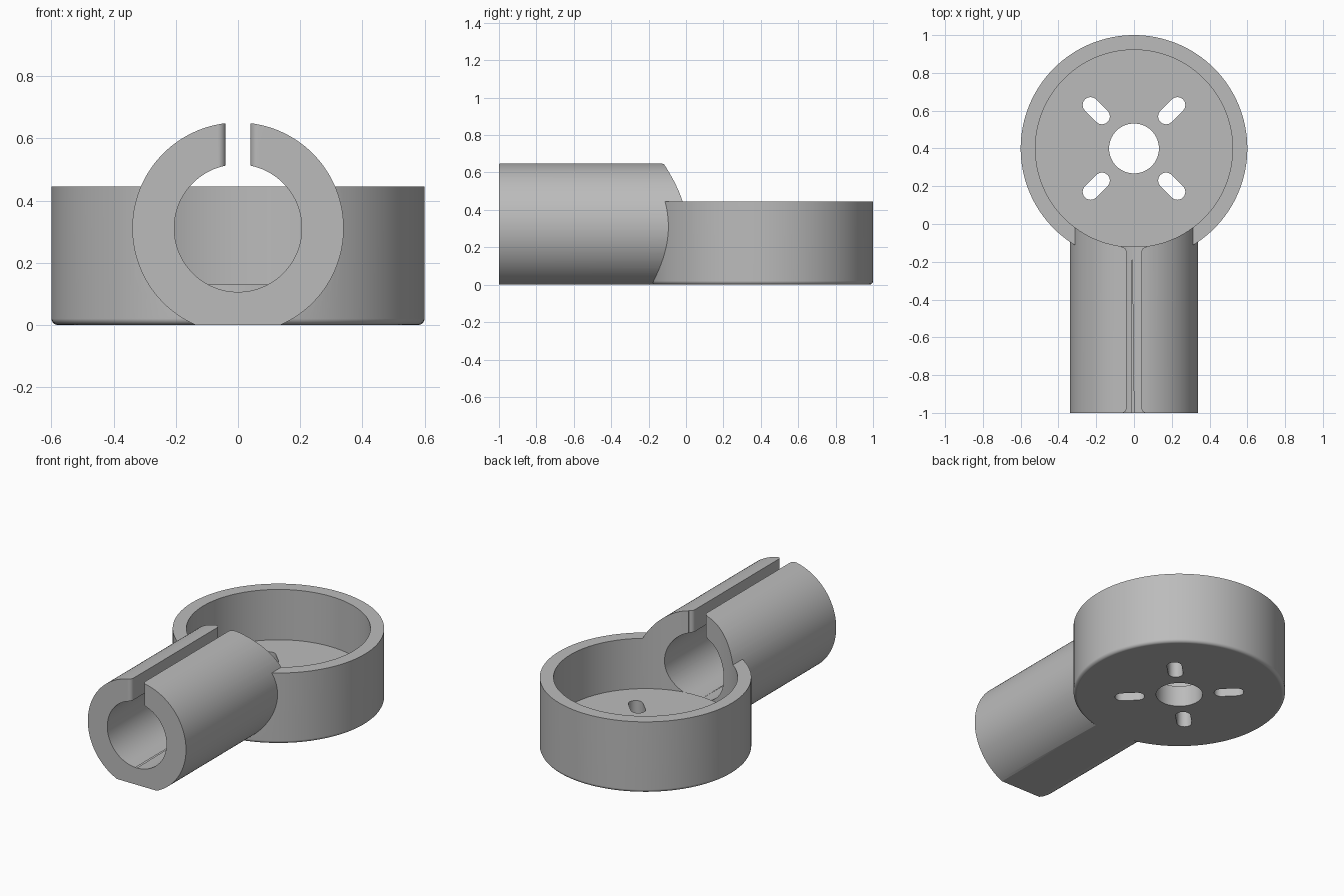
import bpy, bmesh, math
from mathutils import Matrix, Vector

if "Cube" in bpy.data.objects:
    bpy.data.objects.remove(bpy.data.objects["Cube"])

CUP_Y, CUP_R, CUP_IN, CUP_H, FLOOR = 0.4, 0.6, 0.522, 0.445, 0.13
AXIS_Z, TUBE_R, BORE_R = 0.311, 0.34, 0.205
SLOT, FLARE = 0.04, 0.025


def arc(cx, cy, r, a0, a1, n):
    """Points along an arc, angles in degrees."""
    steps = [math.radians(a0 + (a1 - a0) * i / n) for i in range(n + 1)]
    return [(cx + r * math.cos(a), cy + r * math.sin(a)) for a in steps]


def circle(cx, cy, r, n=128):
    return arc(cx, cy, r, 0, 360, n)[:-1]


def prism(name, points, lo, hi, along_y=False):
    """Extrude an outline from lo to hi along z, or an (x, z) outline along y."""
    place = (lambda p, d: (p[0], d, p[1])) if along_y else (lambda p, d: (*p, d))
    bm = bmesh.new()
    face = bm.faces.new([bm.verts.new(place(p, lo)) for p in points])
    out = bmesh.ops.extrude_face_region(bm, geom=[face])
    verts = [g for g in out["geom"] if isinstance(g, bmesh.types.BMVert)]
    shift = Vector(place((0, 0), hi - lo))
    bmesh.ops.translate(bm, verts=verts, vec=shift)
    bmesh.ops.recalc_face_normals(bm, faces=bm.faces)
    mesh = bpy.data.meshes.new(name)
    bm.to_mesh(mesh)
    bm.free()
    obj = bpy.data.objects.new(name, mesh)
    bpy.context.collection.objects.link(obj)
    return obj


def apply(obj, mod):
    bpy.context.view_layer.objects.active = obj
    bpy.ops.object.modifier_apply(modifier=mod.name)


def combine(obj, other, operation):
    """Boolean with another object, which is then removed."""
    mod = obj.modifiers.new("boolean", "BOOLEAN")
    mod.operation, mod.solver, mod.object = operation, "EXACT", other
    other.hide_render = True
    apply(obj, mod)
    bpy.data.objects.remove(other)


# Round cup with a rounded bottom edge
body = prism("motor_cup_with_clamp_tube", circle(0, CUP_Y, CUP_R), 0, CUP_H)
bm = bmesh.new()
bm.from_mesh(body.data)
rim = [e for e in bm.edges if all(v.co.z < 0.001 for v in e.verts)]
bmesh.ops.bevel(bm, geom=rim, offset=0.02, segments=5, profile=0.5, affect="EDGES")
bm.to_mesh(body.data)
bm.free()

# Clamp tube with a flat underside
flat = math.degrees(math.asin(AXIS_Z / TUBE_R))
outline = arc(0, AXIS_Z, TUBE_R, -flat, 180 + flat, 112)
outline[0], outline[-1] = (outline[0][0], 0), (outline[-1][0], 0)
combine(body, prism("tube", outline, -1, 0.1, True), "UNION")

# Cup recess
combine(body, prism("recess", circle(0, CUP_Y, CUP_IN), FLOOR, 1), "DIFFERENCE")

# Tube bore, opening into the recess but leaving the floor whole
bore = prism("bore", circle(0, AXIS_Z, BORE_R), -1.1, 0, True)
combine(bore, prism("floor_keep", circle(0, CUP_Y, CUP_IN), -0.1, FLOOR), "DIFFERENCE")
combine(body, bore, "DIFFERENCE")

# Clamping slit with rounded corners at both ends
back = CUP_Y - CUP_IN
side = arc(SLOT + FLARE, -1 + FLARE, FLARE, 270, 180, 6)
side += arc(SLOT + FLARE, back - FLARE, FLARE, 180, 90, 6)
side = [(SLOT + FLARE, -1.1)] + side + [(SLOT + FLARE, 0)]
slit = side + [(-x, y) for x, y in reversed(side)]
combine(body, prism("slit", slit, AXIS_Z + 0.1, 0.8), "DIFFERENCE")

# Shaft hole and four diagonal screw slots
combine(body, prism("shaft_hole", circle(0, CUP_Y, 0.132, 64), -0.1, 0.3), "DIFFERENCE")
for i in range(4):
    pill = arc(0.325, 0, 0.042, -90, 90, 12) + arc(0.24, 0, 0.042, 90, 270, 12)
    cutter = prism("screw_slot", pill, -0.1, 0.3)
    turn = Matrix.Rotation(math.radians(45 + 90 * i), 4, "Z")
    cutter.data.transform(Matrix.Translation((0, CUP_Y, 0)) @ turn)
    combine(body, cutter, "DIFFERENCE")

# Plain grey finish
grey = bpy.data.materials.new("plain_grey")
grey.use_nodes = True
colour = (0.5, 0.5, 0.5, 1)
grey.diffuse_color = colour
grey.node_tree.nodes["Principled BSDF"].inputs["Base Color"].default_value = colour
body.data.materials.clear()
body.data.materials.append(grey)

# Smooth curved walls, crisp edges
bpy.ops.object.select_all(action="DESELECT")
body.select_set(True)
bpy.context.view_layer.objects.active = body
bpy.ops.object.shade_smooth_by_angle(angle=math.radians(25))
weighted = body.modifiers.new("weighted_normals", "WEIGHTED_NORMAL")
weighted.keep_sharp = True
